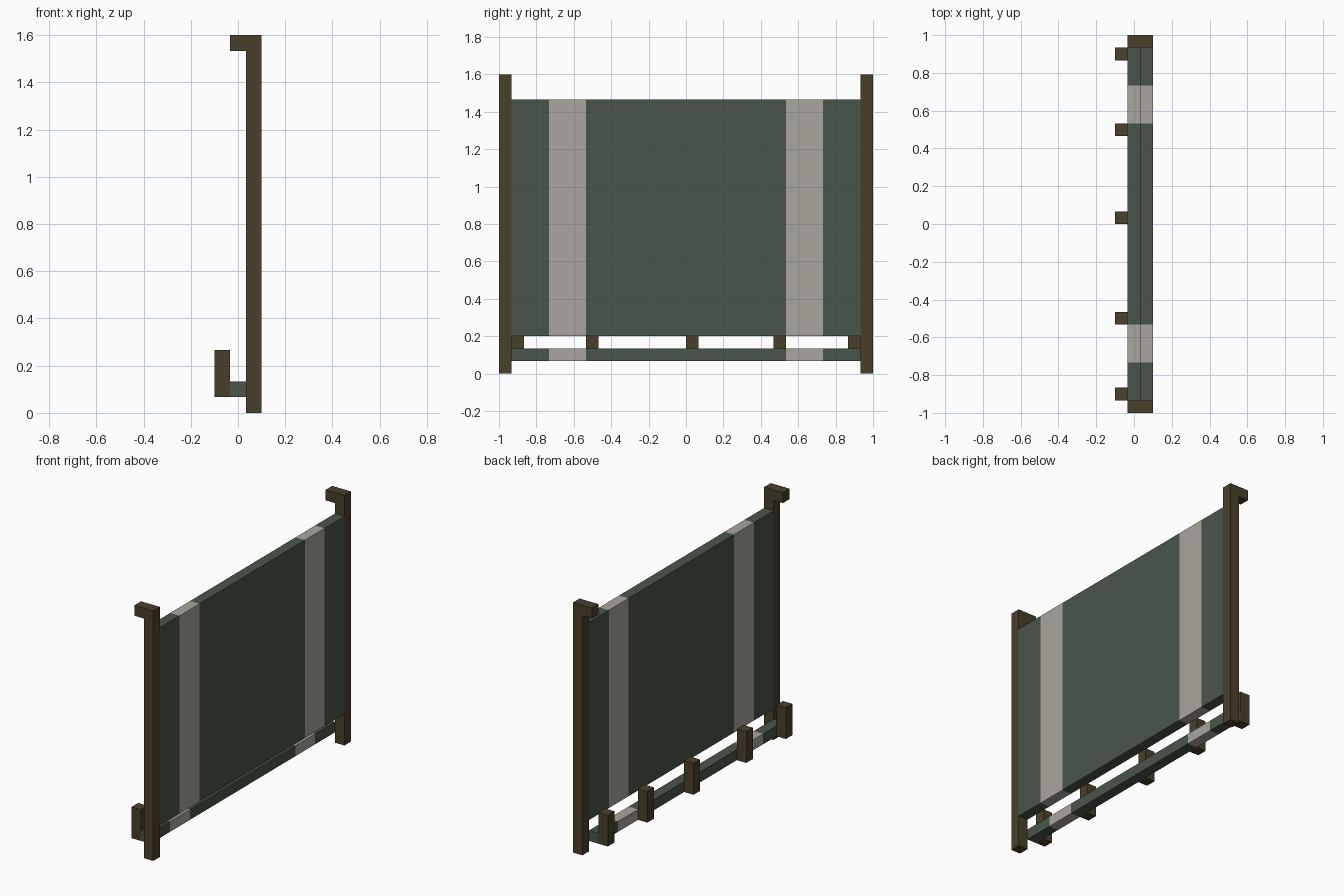
import bpy, bmesh

if "Cube" in bpy.data.objects:
    bpy.data.objects.remove(bpy.data.objects["Cube"])

U = 1 / 15  # one module: thickness of every timber


def material(name, rgb):
    m = bpy.data.materials.new(name)
    m.diffuse_color = (*rgb, 1)
    m.use_nodes = True
    m.node_tree.nodes["Principled BSDF"].inputs["Base Color"].default_value = m.diffuse_color
    return m


WOOD = material("dark_wood", (0.0685, 0.0513, 0.0242))
GREEN = material("grey_green", (0.0685, 0.0908, 0.0666))
PALE = material("pale_grey", (0.402, 0.381, 0.342))


def sweep(name, profile, stations, mats, pick=lambda y: 0):
    """Sweep a closed XZ profile along y through the stations, colouring each section."""
    bm = bmesh.new()
    rings = [[bm.verts.new((x * U, y * U, z * U)) for x, z in profile] for y in stations]
    n = len(profile)
    for a, b, y0, y1 in zip(rings, rings[1:], stations, stations[1:]):
        for i in range(n):
            j = (i + 1) % n
            bm.faces.new((a[i], a[j], b[j], b[i])).material_index = pick((y0 + y1) / 2)
    bm.faces.new(rings[0])
    bm.faces.new(rings[-1])
    bmesh.ops.recalc_face_normals(bm, faces=bm.faces[:])
    me = bpy.data.meshes.new(name)
    bm.to_mesh(me)
    bm.free()
    for m in mats:
        me.materials.append(m)
    ob = bpy.data.objects.new(name, me)
    bpy.context.collection.objects.link(ob)
    return ob


def rect(x0, x1, z0, z1):
    return [(x0, z0), (x1, z0), (x1, z1), (x0, z1)]


# End posts with a hooked top
hook = [(0.5, 0), (1.5, 0), (1.5, 24), (-0.5, 24), (-0.5, 23), (0.5, 23)]
for side, y in (("front", -15), ("back", 14)):
    sweep(f"{side}_post", hook, [y, y + 1], [WOOD])

# Striped panel and the striped rail below it
bands = [-14, -11, -8, 8, 11, 14]


def stripe(y):
    return 1 if 8 < abs(y) < 11 else 0


sweep("panel", rect(0.5, 1.5, 3, 22), bands, [GREEN, PALE], stripe)
sweep("lower_rail", rect(-0.5, 0.5, 1, 2), bands, [GREEN, PALE], stripe)

# Short pegs standing against the rail
for i, y in enumerate((-14, -8, 0, 7, 13)):
    sweep(f"peg_{i + 1}", rect(-1.5, -0.5, 1, 4), [y, y + 1], [WOOD])
